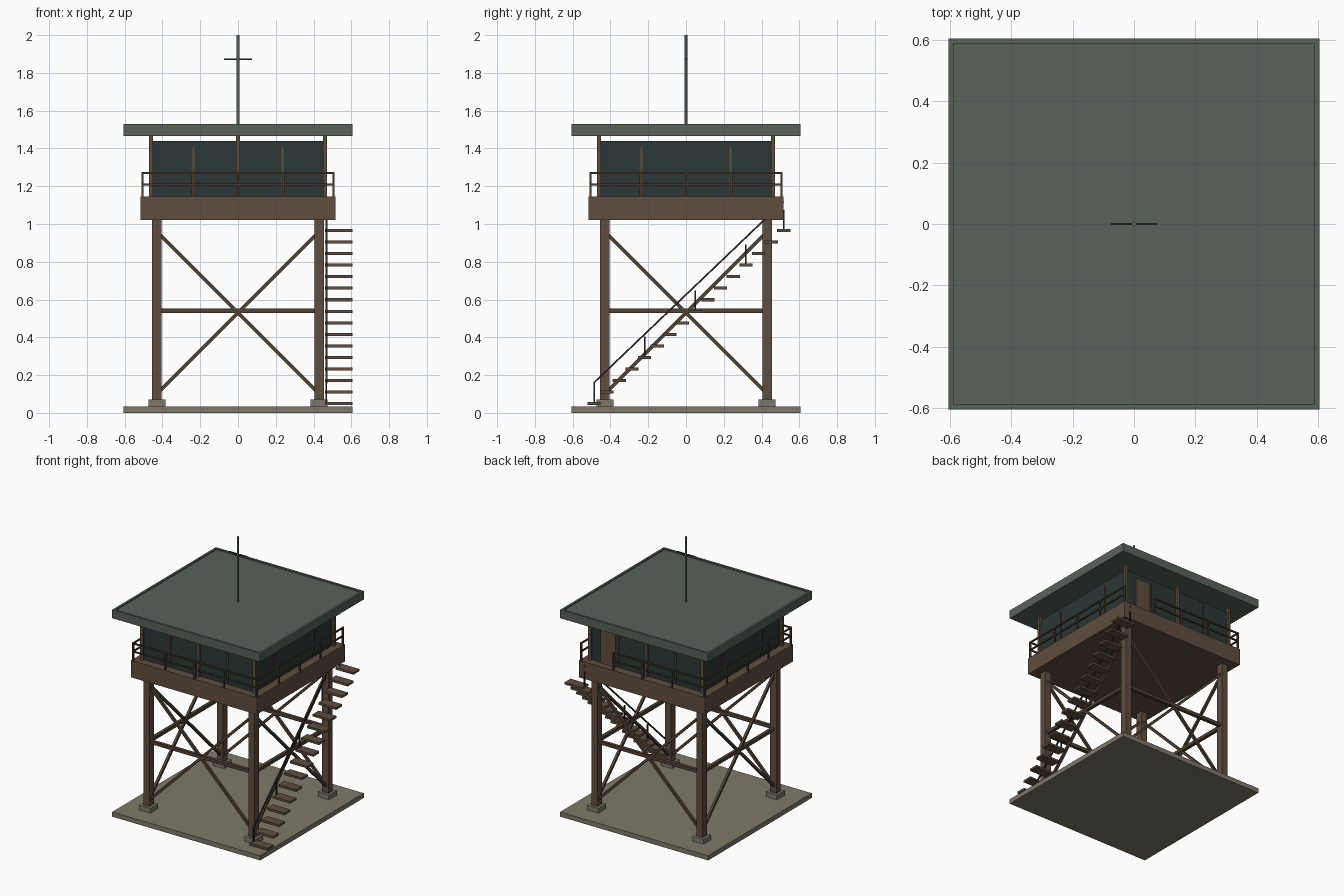
import bpy
from mathutils import Vector

cube = bpy.data.objects.get("Cube")
if cube:
    bpy.data.objects.remove(cube, do_unlink=True)


def material(name, r, g, b):
    m = bpy.data.materials.new(name)
    m.use_nodes = True
    m.diffuse_color = (r, g, b, 1)
    m.node_tree.nodes["Principled BSDF"].inputs["Base Color"].default_value = (r, g, b, 1)
    return m


concrete = material("concrete", .21, .19, .14)
wood = material("timber", .115, .075, .05)
brace_wood = material("brace timber", .085, .055, .034)
rail_wood = material("rail timber", .07, .043, .028)
dark_metal = material("dark metal", .03, .024, .02)
roof_green = material("roof green", .10, .122, .10)
glass = material("dark glass", .025, .038, .038)
mast_grey = material("mast grey", .10, .12, .11)


def box(name, centre, size, mat):
    """Axis-aligned box from its centre and full size."""
    bpy.ops.mesh.primitive_cube_add(size=1, location=centre)
    o = bpy.context.object
    o.name = name
    o.scale = size
    bpy.ops.object.transform_apply(location=False, rotation=False, scale=True)
    o.data.materials.append(mat)
    return o


def upright(name, x, y, low, high, width, mat):
    return box(name, (x, y, (low + high) / 2), (width, width, high - low), mat)


def beam(name, start, end, width, mat):
    """Square bar running between two points."""
    a, b = Vector(start), Vector(end)
    o = box(name, (0, 0, 0), (width, width, (b - a).length), mat)
    o.location = (a + b) / 2
    o.rotation_euler = (b - a).to_track_quat("Z", "Y").to_euler()
    return o


# Sides as functions placing (along, z) at a distance from the centre
SIDES = {
    "front": lambda t, z, d: (t, -d, z),
    "back": lambda t, z, d: (t, d, z),
    "left": lambda t, z, d: (d, t, z),
    "right": lambda t, z, d: (-d, t, z),
}

# Ground slab, footings and legs
LEG = .43
DECK = 1.145
box("ground_slab", (0, 0, .0175), (1.21, 1.21, .035), concrete)
for sx in (-1, 1):
    for sy in (-1, 1):
        upright("footing", sx * LEG, sy * LEG, .035, .07, .09, concrete)
        upright("leg", sx * LEG, sy * LEG, .07, 1.02, .05, wood)

# Cross bracing between the legs
for side, at in SIDES.items():
    beam(side + "_horizontal_brace", at(-.41, .54, LEG), at(.41, .54, LEG), .024, brace_wood)
    for s in (-1, 1):
        beam(side + "_diagonal_brace", at(-.41 * s, .12, LEG), at(.41 * s, .94, LEG), .018, brace_wood)

# Deck and cabin
box("deck", (0, 0, 1.0825), (1.03, 1.03, .125), wood)
box("cabin_glazing", (0, 0, 1.2925), (.91, .91, .295), glass)
for sy in (-1, 1):
    for x in (-.46, 0, .46):
        upright("cabin_post", x, sy * .46, DECK, 1.467, .022, wood)
for side, at in SIDES.items():
    for t in (-.235, .235):
        upright(side + "_mullion", *at(t, 0, .457)[:2], 1.16, 1.41, .011, wood)
box("door", (.31, .459, 1.272), (.125, .016, .255), wood)

# Deck railing, open at the back where the stair arrives
for side, at in SIDES.items():
    end = .24 if side == "back" else .505
    for z in (1.21, 1.27):
        beam(side + "_rail", at(-.505, z, .505), at(end, z, .505), .01, rail_wood)
    for t in (-.24, 0, .24):
        upright(side + "_rail_post", *at(t, 0, .505)[:2], DECK, 1.27, .01, rail_wood)
for x in (-.505, .505):
    for y in (-.505, .505):
        upright("corner_rail_post", x, y, DECK, 1.275, .012, rail_wood)

# Open stair on the left side with its handrail
STEPS = 16
for i in range(STEPS):
    y, z = -.487 + .067 * i, .05 + .061 * i
    box("stair_step", (.533, y, z), (.145, .07, .016), wood)
    if i % 4 == 0 or i == STEPS - 1:
        upright("stair_rail_post", .468, y, z, z + .11, .008, dark_metal)
beam("stair_handrail", (.468, -.487, .16), (.468, .517, 1.12), .009, dark_metal)

# Roof slab with raised edge trim
box("roof", (0, 0, 1.494), (1.19, 1.19, .054), roof_green)
for s in (-1, 1):
    box("roof_trim", (0, s * .597, 1.4985), (1.21, .016, .063), roof_green)
    box("roof_trim", (s * .597, 0, 1.4985), (.016, 1.178, .063), roof_green)

# Radio mast
bpy.ops.mesh.primitive_cylinder_add(vertices=12, radius=.008, depth=.48, location=(0, 0, 1.76))
mast = bpy.context.object
mast.name = "mast"
mast.data.materials.append(mast_grey)
bpy.ops.object.shade_smooth_by_angle()
beam("mast_crossbar", (-.075, 0, 1.872), (.075, 0, 1.872), .006, dark_metal)
